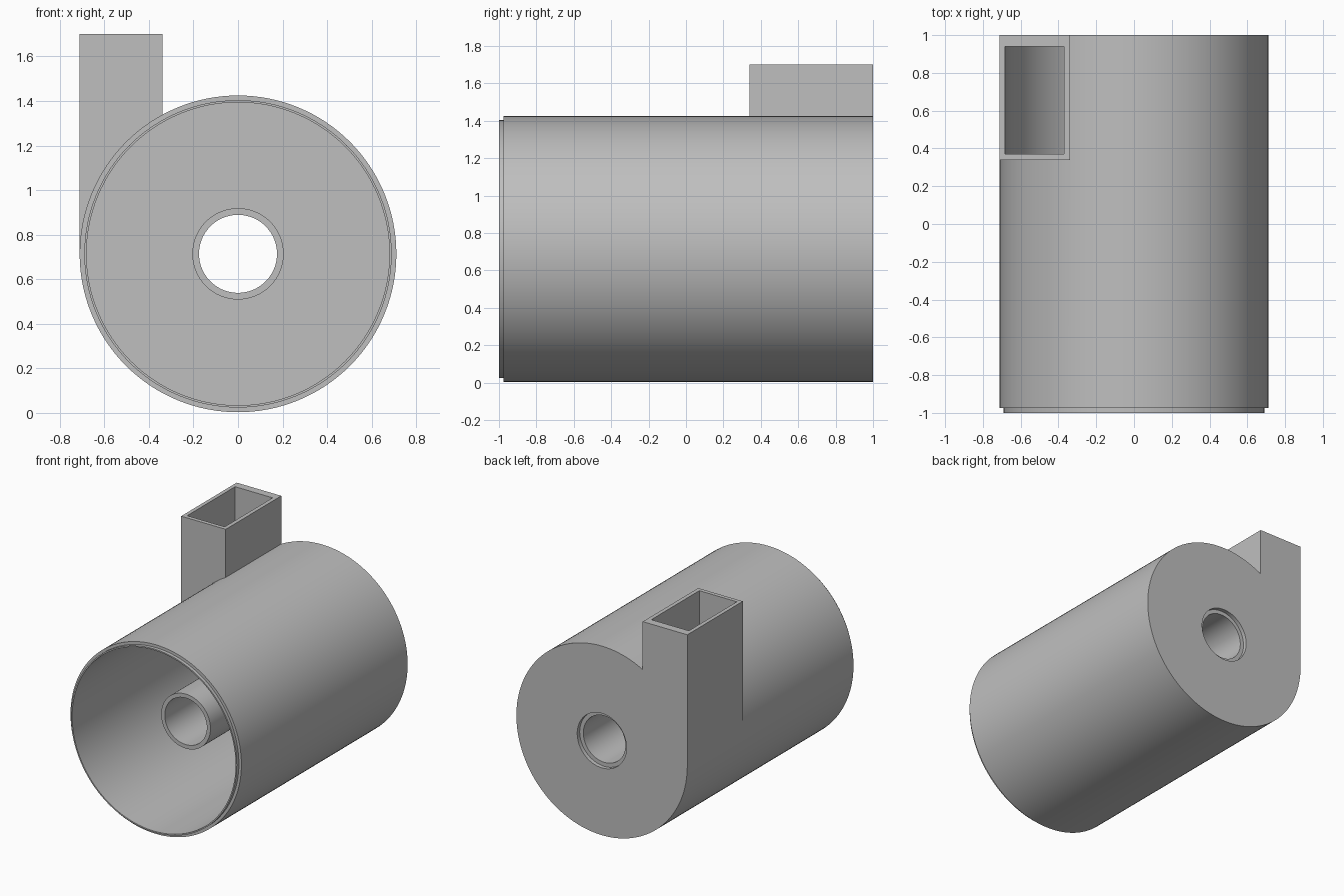
import bpy, bmesh, math
from mathutils import Matrix, Vector

cube = bpy.data.objects.get("Cube")
if cube:
    bpy.data.objects.remove(cube)

AXIS_Z = 0.714      # height of the barrel axis
R = 0.711           # barrel outer radius
WALL_R = 0.68       # barrel inner radius
SEGMENTS = 128

grey = bpy.data.materials.new("plain grey")
grey.use_nodes = True
grey.diffuse_color = (0.52, 0.52, 0.52, 1)
grey.node_tree.nodes["Principled BSDF"].inputs["Base Color"].default_value = grey.diffuse_color


def make_object(name, bm):
    bmesh.ops.recalc_face_normals(bm, faces=bm.faces)
    mesh = bpy.data.meshes.new(name)
    bm.to_mesh(mesh)
    bm.free()
    mesh.materials.append(grey)
    obj = bpy.data.objects.new(name, mesh)
    bpy.context.collection.objects.link(obj)
    return obj


def lathe(name, profile):
    """Revolve a closed (radius, y) profile around the barrel axis."""
    bm = bmesh.new()
    rings = []
    for i in range(SEGMENTS):
        a = 2 * math.pi * i / SEGMENTS
        rings.append([bm.verts.new((r * math.cos(a), y, AXIS_Z + r * math.sin(a)))
                      for r, y in profile])
    n = len(profile)
    for i, ring in enumerate(rings):
        following = rings[(i + 1) % SEGMENTS]
        for j in range(n):
            k = (j + 1) % n
            bm.faces.new((ring[j], ring[k], following[k], following[j]))
    return make_object(name, bm)


def rod(name, radius, y0, y1):
    bm = bmesh.new()
    bmesh.ops.create_cone(bm, cap_ends=True, segments=SEGMENTS, radius1=radius,
                          radius2=radius, depth=y1 - y0,
                          matrix=Matrix.Translation((0, (y0 + y1) / 2, AXIS_Z))
                          @ Matrix.Rotation(math.pi / 2, 4, 'X'))
    return make_object(name, bm)


def box(name, low, high):
    low, high = Vector(low), Vector(high)
    bm = bmesh.new()
    bmesh.ops.create_cube(bm, size=1, matrix=Matrix.Translation((low + high) / 2)
                          @ Matrix.Diagonal((*(high - low), 1)))
    return make_object(name, bm)


def combine(target, tool, operation):
    """Apply a boolean and discard the tool."""
    mod = target.modifiers.new("boolean", 'BOOLEAN')
    mod.operation, mod.solver, mod.object = operation, 'EXACT', tool
    bpy.context.view_layer.update()
    evaluated = target.evaluated_get(bpy.context.evaluated_depsgraph_get())
    mesh = bpy.data.meshes.new_from_object(evaluated)
    target.modifiers.clear()
    target.data = mesh
    bpy.data.objects.remove(tool)


# Barrel, stepped front lip, back plate and central tube in one section
barrel = lathe("barrel_with_outlet_tube", [
    (0.69, -1), (0.69, -0.975), (R, -0.975), (R, 1),
    (0.205, 1), (0.205, 0.97), (0.175, 0.97), (0.175, -0.62),
    (0.205, -0.62), (0.205, 0.94), (WALL_R, 0.94), (WALL_R, -1)])

# Tangential inlet duct, trimmed to the barrel wall and joined to it
duct = box("inlet_duct", (-R, 0.34, AXIS_Z), (-0.34, 1, 1.7))
combine(duct, rod("trim_rod", 0.70, -1.2, 1.2), 'DIFFERENCE')
combine(barrel, duct, 'UNION')

# Duct passage opening into the barrel
passage = box("passage_cutter", (-0.682, 0.37, AXIS_Z + 0.01), (-0.37, 0.94, 1.9))
combine(barrel, passage, 'DIFFERENCE')

# Smooth curved walls, crisp edges
bpy.ops.object.select_all(action='DESELECT')
barrel.select_set(True)
bpy.context.view_layer.objects.active = barrel
bpy.ops.object.shade_smooth_by_angle(angle=math.radians(30))
